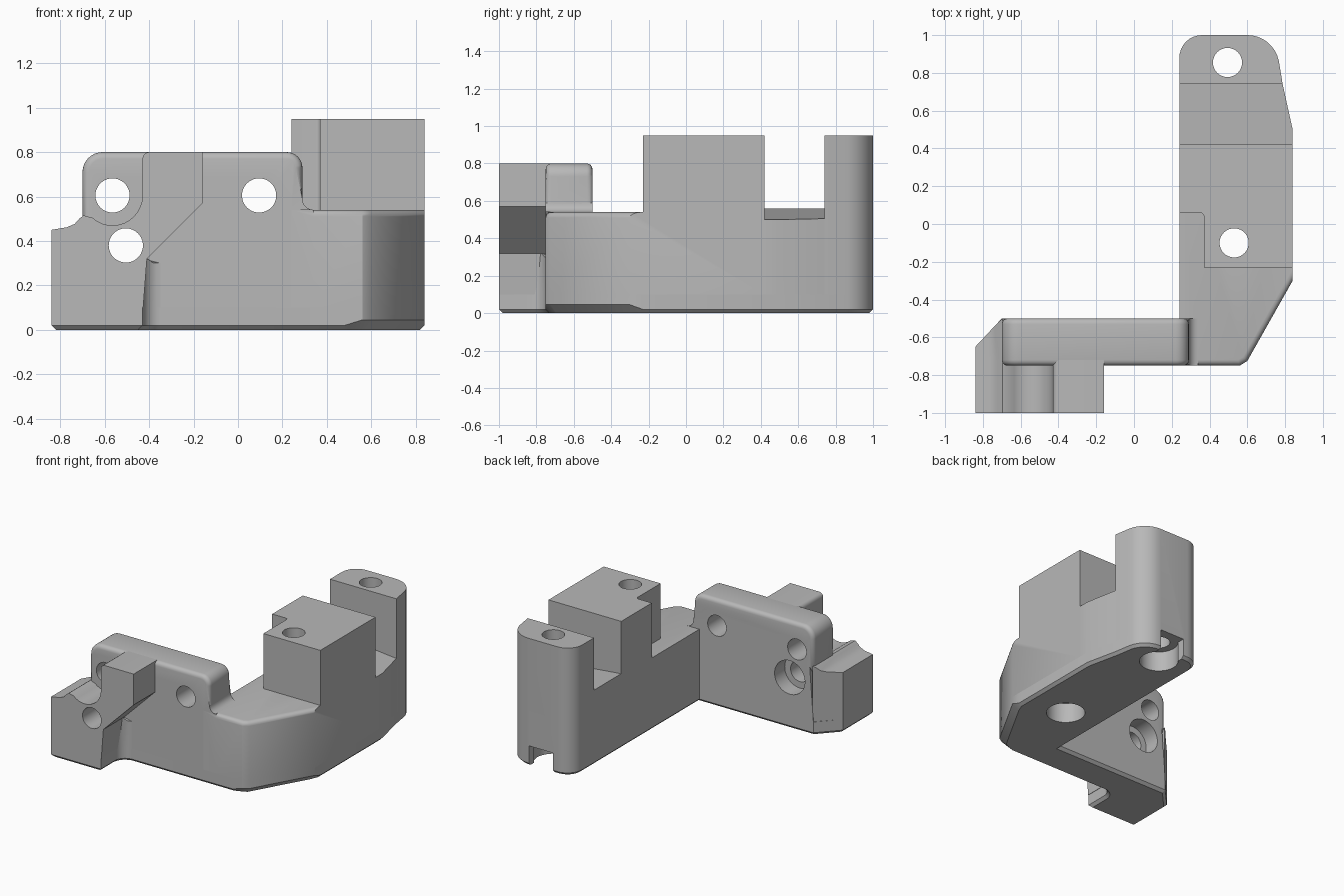
import bpy, bmesh
from math import cos, sin, radians
from mathutils import Vector

cube = bpy.data.objects.get("Cube")
if cube:
    bpy.data.objects.remove(cube, do_unlink=True)

grey = bpy.data.materials.new("plain grey")
grey.use_nodes = True
COLOUR = (0.48, 0.48, 0.48, 1)
grey.diffuse_color = COLOUR
grey.node_tree.nodes["Principled BSDF"].inputs["Base Color"].default_value = COLOUR

SEAM = 0.1   # height where the chamfered base meets the parts above
parts = []


def arc(cx, cy, r, start, end, n=8):
    angles = [radians(start + (end - start) * i / n) for i in range(n + 1)]
    return [(cx + r * cos(a), cy + r * sin(a)) for a in angles]


def loft(name, rings, bevel_rule=None, bevel=0.03):
    """Solid through matching rings of points, with optional rounded edges."""
    bm = bmesh.new()
    loops = [[bm.verts.new(p) for p in ring] for ring in rings]
    n = len(loops[0])
    bm.faces.new(loops[0])
    bm.faces.new(loops[-1])
    for low, high in zip(loops, loops[1:]):
        for i in range(n):
            j = (i + 1) % n
            bm.faces.new((low[i], low[j], high[j], high[i]))
    bmesh.ops.recalc_face_normals(bm, faces=bm.faces)
    if bevel_rule:
        edges = [e for e in bm.edges if bevel_rule(e.verts[0].co, e.verts[1].co)]
        bmesh.ops.bevel(bm, geom=edges, offset=bevel, segments=4,
                        profile=0.5, affect='EDGES')
    mesh = bpy.data.meshes.new(name)
    bm.to_mesh(mesh)
    bm.free()
    obj = bpy.data.objects.new(name, mesh)
    bpy.context.collection.objects.link(obj)
    return obj


def upright(name, outline, z0, top, **kw):
    """Plan outline raised from z0 to a height, or to a height rule of x."""
    height = top if callable(top) else lambda x: top
    return loft(name, [[(x, y, z0) for x, y in outline],
                       [(x, y, height(x)) for x, y in outline]], **kw)


def across(name, profile, y0, back, **kw):
    """Front profile pushed from y0 back to a depth, or to a depth rule of x."""
    depth = back if callable(back) else lambda x: back
    return loft(name, [[(x, y0, z) for x, z in profile],
                       [(x, depth(x), z) for x, z in profile]], **kw)


# Shared outline pieces
tower_round = arc(0.6, 0.83, 0.17, 12, 90) + arc(0.36, 0.88, 0.12, 90, 180)
front_corner = [(0.56, -0.75), (0.6, -0.725), (0.84, -0.3)]
web_fillet = arc(-0.35, -0.83, 0.08, 180, 90)

# Base: whole footprint with a chamfered foot, deeper around the front corner
footprint = ([(-0.84, -1), (-0.43, -1)] + web_fillet + [(0.48, -0.75)]
             + front_corner
             + [(0.84, -0.23), (0.84, 0.5), (0.787, 0.74)] + tower_round
             + [(0.24, -0.5), (-0.7, -0.5), (-0.84, -0.65)])
foot, rim = [], []
for i, point in enumerate(footprint):
    before, here = Vector(footprint[i - 1]), Vector(point)
    after = Vector(footprint[(i + 1) % len(footprint)])
    n1 = (here - before).normalized()
    n2 = (after - here).normalized()
    n1, n2 = Vector((-n1.y, n1.x)), Vector((-n2.y, n2.x))
    c = 0.045 if point in front_corner else 0.02
    p = here + (n1 + n2) * (c / (1 + n1.dot(n2)))
    foot.append((p.x, p.y, 0))
    rim.append((here.x, here.y, c))
parts.append(loft("base", [foot, rim, [(x, y, SEAM) for x, y in footprint]]))

# Long arm, with a rounded top edge at the front
parts.append(upright(
    "arm", [(0.24, -0.75), (0.34, -0.75)] + front_corner
    + [(0.84, 0.42), (0.24, 0.42)], SEAM, 0.54,
    bevel_rule=lambda a, b: min(a.z, b.z) > 0.5 and min(a.x, b.x) > 0.3
    and max(a.y, b.y) < -0.25))

# Sloping floor between the block and the tower
parts.append(upright(
    "gap_floor", [(0.24, 0.42), (0.84, 0.42), (0.84, 0.5), (0.787, 0.74),
                  (0.24, 0.74)], SEAM, lambda x: 0.56 - 0.1 * (x - 0.24)))

# Raised block with a notched inner corner
parts.append(upright(
    "block", [(0.37, -0.23), (0.84, -0.23), (0.84, 0.42), (0.24, 0.42),
              (0.24, 0.06)] + arc(0.35, 0.04, 0.02, 90, 0, 4), 0.54, 0.95))

# Rounded tower at the rear
parts.append(upright(
    "tower", [(0.24, 0.74), (0.787, 0.74)] + tower_round, SEAM, 0.95))

# Mounting plate with rounded corners and softened rims
plate_profile = ([(-0.7, SEAM), (0.24, SEAM), (0.24, 0.54)]
                 + arc(0.34, 0.59, 0.05, 270, 180, 6)
                 + arc(0.22, 0.73, 0.07, 0, 90)
                 + arc(-0.61, 0.71, 0.09, 90, 180) + [(-0.7, 0.5)])
parts.append(across(
    "plate", plate_profile, -0.75, -0.5,
    bevel_rule=lambda a, b: abs(a.y - b.y) < 0.01 and min(a.z, b.z) > 0.49
    and (min(a.z, b.z) > 0.585 or max(a.x, b.x) < 0)))

# Front lug: saddle groove, upright and slanted overhang
shoulder_top = [(-0.695, 0.515), (-0.715, 0.5), (-0.735, 0.477),
                (-0.77, 0.462), (-0.84, 0.45)]
lug_profile = ([(-0.84, SEAM), (-0.427, SEAM), (-0.41, 0.32), (-0.16, 0.57),
                (-0.16, 0.8)] + arc(-0.4, 0.77, 0.03, 90, 180, 4)
               + arc(-0.565, 0.605, 0.135, 0, -132, 12) + shoulder_top)
parts.append(across("front_lug", lug_profile, -1, -0.72))

# Shoulder behind the lug, cut diagonally at the back
parts.append(across(
    "shoulder", [(-0.84, SEAM), (-0.695, SEAM)] + shoulder_top, -0.72,
    lambda x: -0.5 + min(0, x + 0.7) * 1.07))

# Web filling the angle between lug and plate
parts.append(upright("web", [(-0.43, -0.75)] + web_fillet, SEAM,
                     lambda x: 0.32 if x < -0.4 else 0.3))

# Cutters: vertical and crosswise holes, counterbores and the tower slot
HOLE, BORE = 0.077, 0.133
cutters = []
for x, y in [(0.53, -0.1), (0.495, 0.855)]:
    cutters.append(upright("hole", arc(x, y, HOLE, 0, 352.5, 47), -0.5, 1.5))
    cutters.append(upright("bore", arc(x, y, BORE, 0, 352.5, 47), -0.1, 0.15))
for x, z in [(-0.565, 0.605), (-0.505, 0.38), (0.095, 0.605)]:
    cutters.append(across("hole", arc(x, z, HOLE, 0, 352.5, 47), -1.2, -0.3))
cutters.append(across("bore", arc(-0.505, 0.38, 0.125, 0, 352.5, 47), -0.62, -0.3))
cutters.append(upright("slot", [(0.395, 0.87), (0.595, 0.87), (0.595, 1.2),
                                (0.395, 1.2)], -0.1, 0.149))


def box_of(obj):
    cos_ = [v.co for v in obj.data.vertices]
    return [(min(c[k] for c in cos_), max(c[k] for c in cos_)) for k in range(3)]


def touching(a, b):
    return all(p[0] < q[1] and q[0] < p[1] for p, q in zip(box_of(a), box_of(b)))


for part in parts:
    for cutter in cutters:
        if touching(part, cutter):
            mod = part.modifiers.new("cut", 'BOOLEAN')
            mod.operation, mod.solver, mod.object = 'DIFFERENCE', 'EXACT', cutter
bpy.context.view_layer.update()
depsgraph = bpy.context.evaluated_depsgraph_get()
finished = [bpy.data.meshes.new_from_object(p.evaluated_get(depsgraph)) for p in parts]
for part, mesh in zip(parts, finished):
    part.modifiers.clear()
    part.data = mesh
    mesh.materials.clear()
    mesh.materials.append(grey)
for cutter in cutters:
    bpy.data.objects.remove(cutter, do_unlink=True)

# Smooth the curves, keep the corners crisp
bpy.ops.object.select_all(action='DESELECT')
for part in parts:
    part.select_set(True)
bpy.context.view_layer.objects.active = parts[0]
bpy.ops.object.shade_smooth_by_angle(angle=radians(30))
